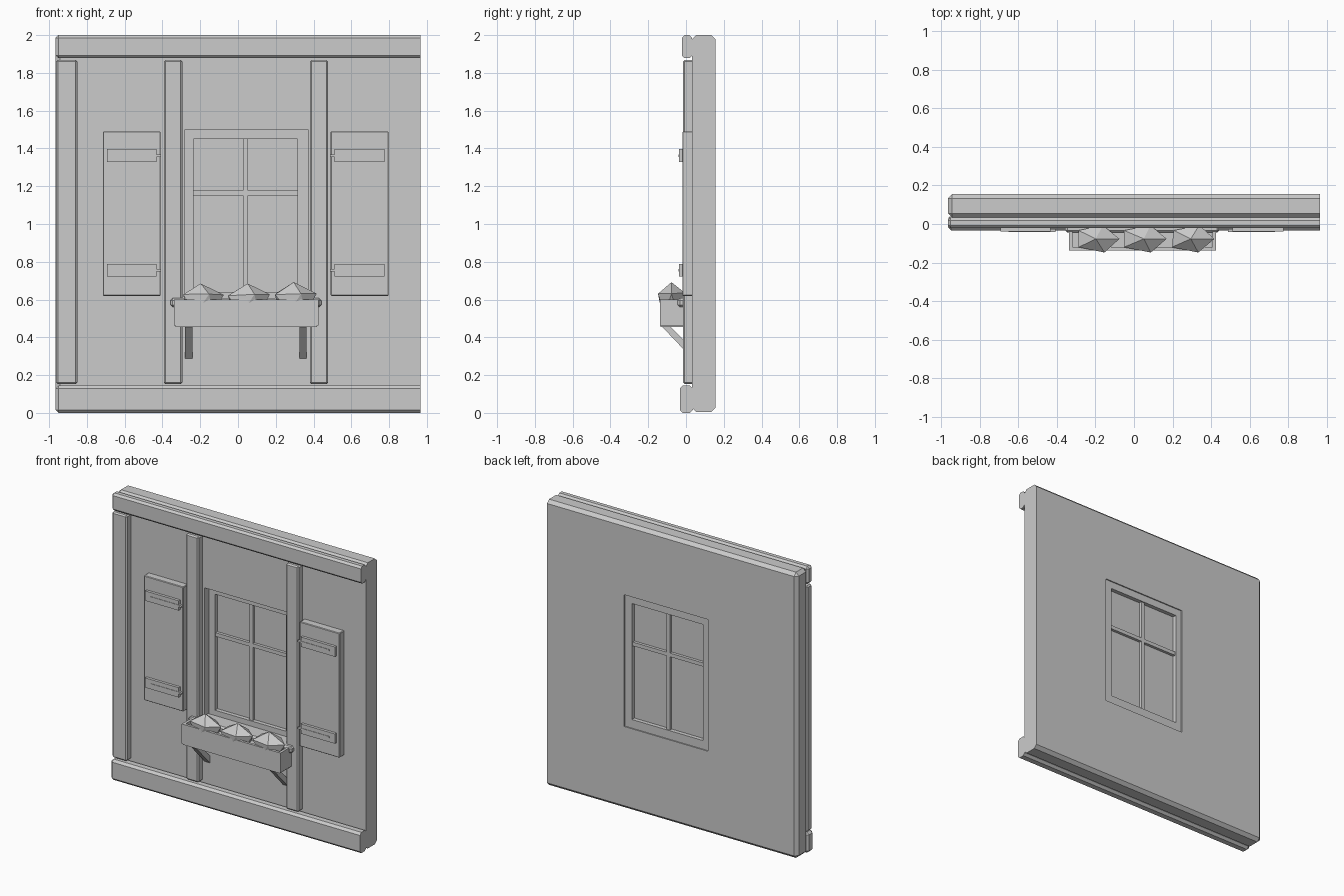
import bpy, bmesh, random
from mathutils import Vector

if "Cube" in bpy.data.objects:
    bpy.data.objects.remove(bpy.data.objects["Cube"])

random.seed(4)


def finish(name, bm):
    bmesh.ops.recalc_face_normals(bm, faces=bm.faces)
    me = bpy.data.meshes.new(name)
    bm.to_mesh(me)
    bm.free()
    ob = bpy.data.objects.new(name, me)
    bpy.context.collection.objects.link(ob)
    return ob


def add_box(bm, x, y, z):
    vs = bmesh.ops.create_cube(bm, size=1)["verts"]
    for v in vs:
        v.co = Vector([(a + b) / 2 + c * (b - a) for (a, b), c in zip((x, y, z), v.co)])


def box(name, x, y, z, bevel=0.0, open_right=False):
    """Chamfered box; open_right keeps the +x end square so tiles can join."""
    bm = bmesh.new()
    add_box(bm, x, y, z)
    if bevel:
        edges = [e for e in bm.edges
                 if not (open_right and all(v.co.x > x[1] - 1e-4 for v in e.verts))]
        bmesh.ops.bevel(bm, geom=edges, offset=bevel, segments=1, profile=0.5,
                        affect='EDGES', clamp_overlap=True)
    return finish(name, bm)


def boxes(name, parts):
    bm = bmesh.new()
    for p in parts:
        add_box(bm, *p)
    return finish(name, bm)


# wall panel with window opening
W = 0.965
wall = box("wall_panel", (-W, W), (0.033, 0.155), (0.005, 2.0), 0.022, True)
cutter = box("window_cutter", (-0.28, 0.37), (-0.2, 0.4), (0.58, 1.5))
cutter.hide_render = True
mod = wall.modifiers.new("opening", 'BOOLEAN')
mod.operation = 'DIFFERENCE'
mod.solver = 'EXACT'
mod.object = cutter
bpy.context.view_layer.objects.active = wall
bpy.ops.object.modifier_apply(modifier=mod.name)
bpy.data.objects.remove(cutter)

# timber beams and posts
box("top_beam", (-W, W), (-0.022, 0.033), (1.878, 2.0), 0.014, True)
box("bottom_beam", (-W, W), (-0.033, 0.037), (0.0, 0.145), 0.016, True)
for label, x0, x1 in (("left", -0.963, -0.85), ("middle", -0.393, -0.295), ("right", 0.38, 0.477)):
    box(label + "_post", (x0, x1), (-0.016, 0.04), (0.152, 1.868), 0.009)

# window frame, glazing bars and glass
fy = (0.08, 0.147)
boxes("window_frame", [
    ((-0.28, -0.235), fy, (0.58, 1.5)),
    ((0.315, 0.37), fy, (0.58, 1.5)),
    ((-0.235, 0.315), fy, (1.45, 1.5)),
    ((-0.235, 0.315), fy, (0.58, 0.64))])
by = (0.088, 0.139)
boxes("glazing_bars", [
    ((0.027, 0.053), by, (0.64, 1.45)),
    ((-0.235, 0.315), by, (1.152, 1.178))])
box("window_glass", (-0.24, 0.32), (0.108, 0.119), (0.63, 1.46))
box("window_sill", (-0.358, 0.442), (-0.045, 0.085), (0.56, 0.607), 0.012)

# shutters with battens and hinges
for label, x0, x1, inner in (("left", -0.715, -0.41, 1), ("right", 0.49, 0.797, -1)):
    box(label + "_shutter", (x0, x1), (-0.019, 0.036), (0.62, 1.49), 0.004)
    b0, b1 = x0 + 0.022, x1 - 0.022
    for level, z in (("upper", 1.362), ("lower", 0.755)):
        box(f"{label}_{level}_batten", (b0, b1), (-0.038, -0.015), (z - 0.034, z + 0.034))
        h = (b1 - 0.22, x1 + 0.003) if inner > 0 else (x0 - 0.003, b0 + 0.22)
        box(f"{label}_{level}_hinge", h, (-0.041, -0.025), (z - 0.006, z + 0.006))

# planter box
px, py, pz = (-0.338, 0.425), (-0.138, -0.015), (0.462, 0.6)
t = 0.018
boxes("planter_box", [
    (px, (py[0], py[0] + t), pz),
    (px, (py[1] - t, py[1]), pz),
    ((px[0], px[0] + t), (py[0] + t, py[1] - t), pz),
    ((px[1] - t, px[1]), (py[0] + t, py[1] - t), pz),
    ((px[0] + t, px[1] - t), (py[0] + t, py[1] - t), (pz[0], 0.575))])
box("planter_base", (-0.33, 0.417), (-0.134, -0.015), (0.455, 0.468))

# diagonal brackets extruded from a side profile
profile = [(-0.13, 0.46), (-0.085, 0.46), (0.036, 0.335), (0.036, 0.285)]
for label, x0, x1 in (("left", -0.28, -0.24), ("right", 0.325, 0.362)):
    bm = bmesh.new()
    face = bm.faces.new([bm.verts.new((x0, y, z)) for y, z in profile])
    ext = bmesh.ops.extrude_face_region(bm, geom=[face])["geom"]
    bmesh.ops.translate(bm, vec=(x1 - x0, 0, 0),
                        verts=[g for g in ext if isinstance(g, bmesh.types.BMVert)])
    # extrusion keeps the source face as the opposite cap
    if not face.is_valid or len(bm.faces) < 6:
        bmesh.ops.holes_fill(bm, edges=bm.edges)
    finish(label + "_bracket", bm)

# faceted flower clumps
for i, (cx, top) in enumerate(((-0.195, 0.685), (0.047, 0.685), (0.297, 0.692))):
    bm = bmesh.new()
    bmesh.ops.create_icosphere(bm, subdivisions=1, radius=1.0)
    for v in bm.verts:
        k = 0.72 if v.co.z < -0.1 else 1.04
        j = random.uniform(-0.006, 0.006)
        v.co = Vector((cx + v.co.x * 0.128 * k + j,
                       -0.077 + v.co.y * 0.08 * k,
                       top - 0.11 + v.co.z * 0.11 + (j if abs(v.co.z) < 0.9 else 0)))
    finish(f"flower_clump_{i + 1}", bm)
